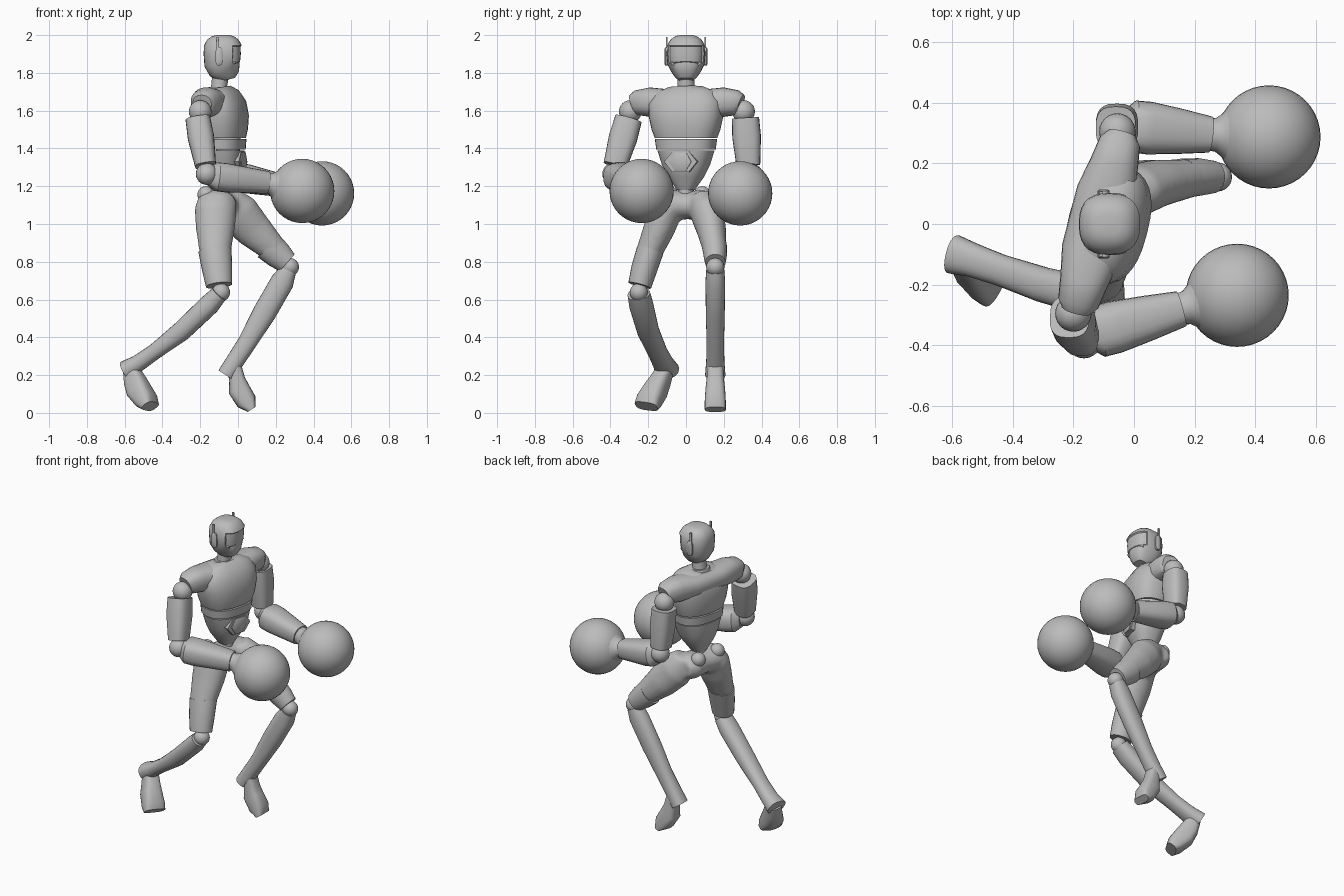
import bpy, bmesh, math
from mathutils import Vector as V, Matrix

cube = bpy.data.objects.get("Cube")
if cube:
    bpy.data.objects.remove(cube, do_unlink=True)

grey = bpy.data.materials.new("plain grey")
grey.use_nodes = True
COLOUR = (0.5, 0.5, 0.5, 1)
grey.diffuse_color = COLOUR
grey.node_tree.nodes["Principled BSDF"].inputs["Base Color"].default_value = COLOUR

YAW = math.radians(-14.5)
FORWARD = V((math.cos(YAW), math.sin(YAW), 0))
ACROSS = V((-math.sin(YAW), math.cos(YAW), 0))
X, Y, Z = V((1, 0, 0)), V((0, 1, 0)), V((0, 0, 1))


def finish(name, bm, angle=38):
    """Turn a bmesh into an object, smooth except at sharp edges."""
    bmesh.ops.recalc_face_normals(bm, faces=bm.faces[:])
    for f in bm.faces:
        f.smooth = True
    for e in bm.edges:
        e.smooth = e.calc_face_angle(0) < math.radians(angle)
    mesh = bpy.data.meshes.new(name)
    bm.to_mesh(mesh)
    bm.free()
    mesh.materials.append(grey)
    ob = bpy.data.objects.new(name, mesh)
    bpy.context.collection.objects.link(ob)
    return ob


def add_loft(bm, rings, side, power=2.0, n=24):
    """Skin rings of (centre, half size along side, half size across)."""
    centres = [V(r[0]) for r in rings]
    loops = []
    for i, (c, a, b) in enumerate(rings):
        t = (centres[min(i + 1, len(rings) - 1)] - centres[max(i - 1, 0)]).normalized()
        u = (side - t * side.dot(t)).normalized()
        w = t.cross(u)
        loop = []
        for k in range(n):
            co, si = math.cos(math.tau * k / n), math.sin(math.tau * k / n)
            p = math.copysign(abs(co) ** (2 / power), co)
            q = math.copysign(abs(si) ** (2 / power), si)
            loop.append(bm.verts.new(V(c) + u * a * p + w * b * q))
        loops.append(loop)
    for lo, hi in zip(loops, loops[1:]):
        for k in range(n):
            m = (k + 1) % n
            bm.faces.new((lo[k], lo[m], hi[m], hi[k]))
    bm.faces.new(loops[0][::-1])
    bm.faces.new(loops[-1])


def loft(name, rings, side, power=2.0, n=24):
    bm = bmesh.new()
    add_loft(bm, rings, side, power, n)
    return finish(name, bm)


def ball(name, centre, radius, seg=24):
    bm = bmesh.new()
    bmesh.ops.create_uvsphere(bm, u_segments=seg, v_segments=seg // 2, radius=radius,
                              matrix=Matrix.Translation(centre))
    return finish(name, bm)


def box(name, centre, size):
    bm = bmesh.new()
    bmesh.ops.create_cube(bm, size=1, matrix=Matrix.Translation(centre) @ Matrix.Diagonal((*size, 1)))
    return finish(name, bm)


def level(*rows):
    """Horizontal rings from rows of (x, height, depth, width)."""
    return [((x, 0, z), a, b) for x, z, a, b in rows]


# head with an inset visor
bm = bmesh.new()
add_loft(bm, level((-.05, 1.765, .035, .04), (-.055, 1.785, .065, .06), (-.07, 1.815, .085, .08),
                   (-.08, 1.845, .098, .098), (-.08, 1.9, .102, .103), (-.08, 1.945, .1, .1),
                   (-.08, 1.975, .084, .083), (-.08, 1.993, .06, .06), (-.08, 2, .035, .035)),
         X, 2.5, 28)
bm.normal_update()
face = [f for f in bm.faces if f.normal.x > .45 and 1.845 < f.calc_center_median().z < 1.945]
bmesh.ops.inset_region(bm, faces=face, thickness=.006, depth=-.007)
finish("head", bm, 32)
loft("neck", level((-.1, 1.67, .05, .055), (-.1, 1.73, .042, .045), (-.09, 1.8, .045, .045)), X)

# ear discs with upright antennae
for s, label in ((1, "left"), (-1, "right")):
    loft(label + "_ear", [((-.1, s * .09, 1.887), .02, .048), ((-.1, s * .109, 1.887), .02, .048),
                          ((-.1, s * .114, 1.887), .013, .04)], X, 3)
    box(label + "_antenna", (-.108, s * .103, 1.95), (.012, .008, .08))

# torso: chest, shoulder yoke, belly band and abdomen
loft("chest", level((-.085, 1.455, .118, .165), (-.085, 1.5, .128, .182), (-.085, 1.57, .132, .198),
                    (-.09, 1.635, .122, .2), (-.1, 1.69, .095, .17), (-.105, 1.722, .06, .1)),
     FORWARD, 2.5, 32)
yoke = [(-.295, .05, .05, 1.635), (-.275, .068, .066, 1.642), (-.2, .08, .078, 1.645),
        (-.1, .1, .068, 1.645), (.1, .1, .068, 1.645), (.2, .08, .078, 1.645),
        (.275, .068, .066, 1.642), (.295, .05, .05, 1.635)]
loft("shoulder_yoke", [(V((-.115, .005, z)) + ACROSS * y, a, b) for y, a, b, z in yoke], FORWARD, 2.4)
loft("collar", level((-.1, 1.7, .068, .075), (-.1, 1.726, .056, .06)), FORWARD)
loft("belly_band", level((-.085, 1.395, .118, .157), (-.085, 1.449, .122, .164)), FORWARD, 2.5, 32)
loft("abdomen", level((-.09, 1.18, .05, .045), (-.09, 1.25, .085, .095), (-.085, 1.31, .108, .125),
                      (-.085, 1.388, .113, .15)), FORWARD, 2.5, 32)
loft("waist", level((-.09, 1.05, .06, .07), (-.09, 1.13, .045, .042), (-.09, 1.24, .05, .04)), FORWARD)

# hexagonal buckle on its frame
HUB = V((-.085, 0, 1.33))
loft("buckle_frame", [(HUB + FORWARD * d, .09, .063) for d in (.07, .116)], ACROSS, 2, 6)
loft("buckle", [(HUB + FORWARD * d, r, r * .95) for d, r in ((.1, .06), (.121, .06), (.124, .054))],
     ACROSS, 2, 6)

# arms: ball joints, armoured segments, flared wrists and round fists
arms = {
    "left": dict(shoulder=(-.055, .305, 1.595), elbow=(-.045, .335, 1.265),
                 top=(-.06, .315, 1.56), low=(-.05, .33, 1.31),
                 wrist=(.25, .295, 1.2), fist=(.445, .287, 1.162)),
    "right": dict(shoulder=(-.2, -.295, 1.595), elbow=(-.165, -.385, 1.265),
                  top=(-.212, -.305, 1.555), low=(-.172, -.375, 1.31),
                  wrist=(.155, -.28, 1.22), fist=(.34, -.235, 1.175)),
}
for label, j in arms.items():
    j = {k: V(v) for k, v in j.items()}
    ball(label + "_shoulder_ball", j["shoulder"], .06)
    ball(label + "_elbow_ball", j["elbow"], .058)
    mid = j["top"].lerp(j["low"], .4)
    loft(label + "_upper_arm", [(j["top"], .072, .066), (mid, .076, .07), (j["low"], .063, .056)], Y, 2.8)
    arm = [(0, .05, .05), (.12, .086, .076), (.3, .087, .077), (.65, .075, .068), (1, .06, .06)]
    start = j["elbow"] + V((.01, .02 if label == "right" else -.01, -.01))
    loft(label + "_forearm", [(start.lerp(j["wrist"], t), a, b) for t, a, b in arm], Y, 2.6)
    reach = [(-.05, .052), (.1, .056), (.2, .07), (.38, .107)]
    loft(label + "_wrist", [(j["wrist"].lerp(j["fist"], t), r, r) for t, r in reach], Y)
    ball(label + "_fist", j["fist"], .17, 40)

# hips and thighs fused into one smooth body
bm = bmesh.new()
hips = [(-.15, .075, .06), (-.1, .108, .085), (0, .095, .075), (.1, .1, .08), (.15, .07, .06)]
add_loft(bm, [((-.1 + y * .15, y, 1.1), a, b) for y, a, b in hips], X)
add_loft(bm, [((-.115, -.085, 1.15), .06, .09), ((-.118, -.105, 1.08), .09, .112),
              ((-.12, -.14, .98), .084, .104), ((-.12, -.195, .85), .07, .084),
              ((-.1, -.235, .7), .055, .065)], Y)
add_loft(bm, [((-.06, .085, 1.13), .075, .08), ((0, .11, 1.06), .088, .112),
              ((.08, .135, .97), .078, .1), ((.18, .15, .875), .064, .075),
              ((.25, .155, .805), .05, .055)], Y)
body = finish("hips_and_thighs", bm)
fuse = body.modifiers.new("Fuse", "REMESH")
fuse.mode, fuse.voxel_size, fuse.use_smooth_shade = "VOXEL", .013, True
soften = body.modifiers.new("Soften", "SMOOTH")
soften.factor, soften.iterations = .5, 6
for s, x in ((1, -.15), (-1, -.17)):
    ball("left_hip_knob" if s > 0 else "right_hip_knob", (x, s * .085, 1.155), .045)

# knee cuffs, knees, shins, heels and feet
legs = {
    "right": dict(
        cuff=[((-.122, -.19, .86), .072, .088), ((-.11, -.222, .76), .069, .08), ((-.1, -.245, .675), .062, .07)],
        knee=(-.09, -.25, .638),
        shin=[((-.1, -.25, .63), .06, .046), ((-.15, -.238, .575), .064, .055), ((-.3, -.2, .432), .058, .053),
              ((-.44, -.152, .325), .052, .042), ((-.53, -.12, .262), .056, .045), ((-.595, -.1, .225), .065, .052)],
        foot=[((-.565, -.11, .23), .045, .04), ((-.545, -.135, .17), .05, .058), ((-.525, -.16, .12), .06, .064),
              ((-.485, -.195, .065), .068, .055), ((-.465, -.21, .035), .068, .035)],
        side=V((.45, .8, -.1))),
    "left": dict(
        cuff=[((.16, .15, .885), .066, .082), ((.215, .155, .835), .062, .074), ((.26, .155, .795), .054, .06)],
        knee=(.275, .155, .772),
        shin=[((.265, .155, .755), .048, .045), ((.235, .155, .695), .052, .062), ((.14, .155, .53), .05, .062),
              ((.05, .155, .375), .046, .05), ((-.015, .155, .275), .048, .048), ((-.065, .155, .2), .054, .046)],
        foot=[((-.02, .155, .24), .042, .04), ((-.005, .155, .18), .046, .042), ((.005, .155, .125), .052, .058),
              ((.045, .155, .06), .056, .055), ((.072, .155, .018), .056, .024)],
        side=Y),
}
for label, leg in legs.items():
    loft(label + "_knee_cuff", leg["cuff"], Y)
    ball(label + "_knee_ball", leg["knee"], .048)
    loft(label + "_shin", leg["shin"], Y, 2.3)
    loft(label + "_foot", leg["foot"], leg["side"], 3)
